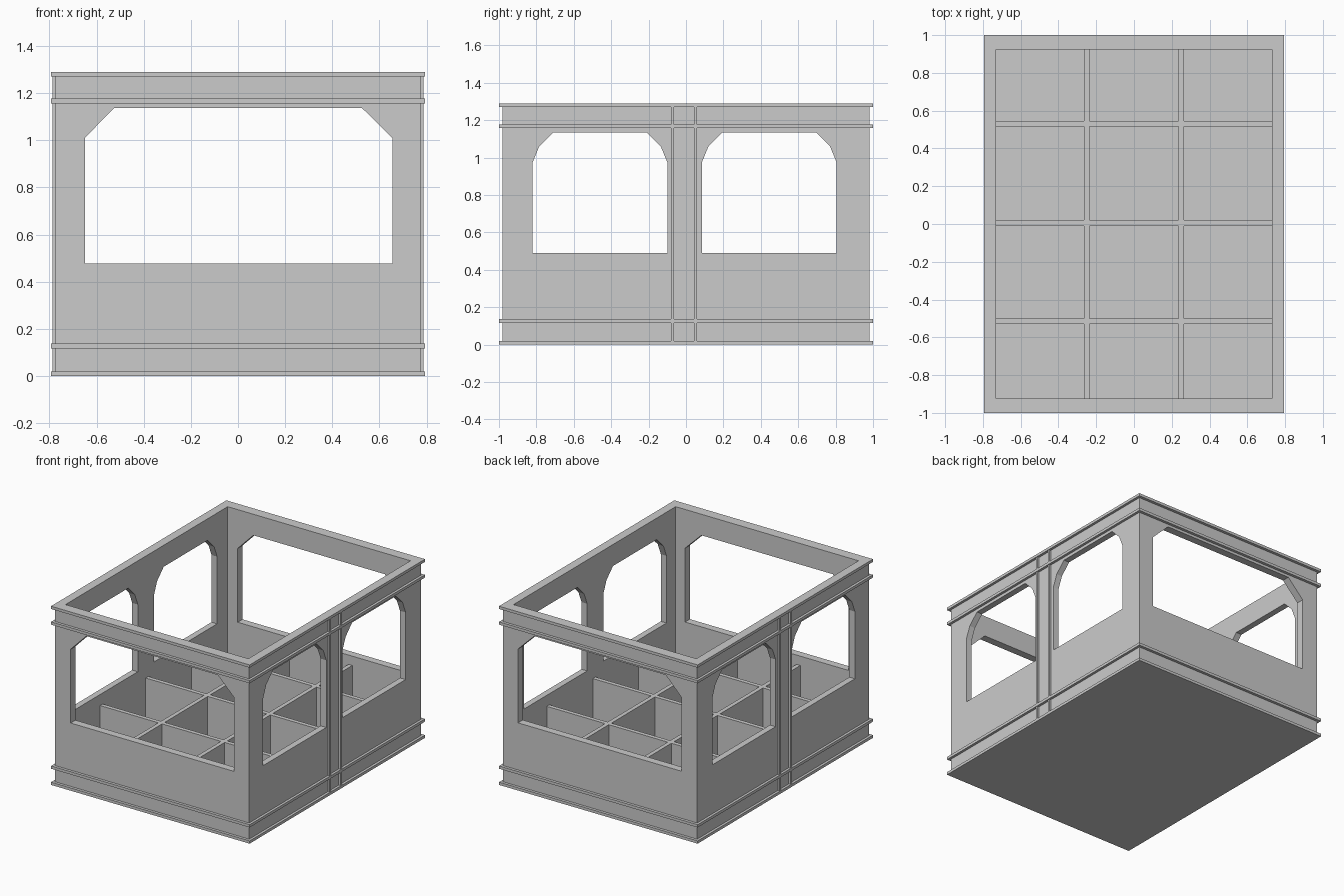
import bpy, bmesh
from mathutils import Matrix, Vector

if "Cube" in bpy.data.objects:
    bpy.data.objects.remove(bpy.data.objects["Cube"])

BX, BY = 0.775, 0.98      # outer faces of the walls
IX, IY = 0.73, 0.925      # inner faces of the walls
RX, RY = 0.793, 1.0       # outer edge of the trim bands
H = 1.29


def finish(name, bm):
    bmesh.ops.recalc_face_normals(bm, faces=bm.faces)
    me = bpy.data.meshes.new(name)
    bm.to_mesh(me)
    bm.free()
    ob = bpy.data.objects.new(name, me)
    bpy.context.collection.objects.link(ob)
    return ob


def box(name, x0, x1, y0, y1, z0, z1):
    bm = bmesh.new()
    m = Matrix.Translation(((x0 + x1) / 2, (y0 + y1) / 2, (z0 + z1) / 2))
    m = m @ Matrix.Diagonal((x1 - x0, y1 - y0, z1 - z0, 1))
    bmesh.ops.create_cube(bm, size=1, matrix=m)
    return finish(name, bm)


def rect(x0, x1, y0, y1):
    return [(x0, y0), (x1, y0), (x1, y1), (x0, y1)]


def panel(name, loops, thickness, matrix):
    """Filled outline with holes, extruded to a slab and placed by matrix."""
    cu = bpy.data.curves.new(name, 'CURVE')
    cu.dimensions = '2D'
    cu.fill_mode = 'BOTH'
    cu.extrude = thickness / 2
    for pts in loops:
        sp = cu.splines.new('POLY')
        sp.points.add(len(pts) - 1)
        for p, co in zip(sp.points, pts):
            p.co = (co[0], co[1], 0, 1)
        sp.use_cyclic_u = True
    tmp = bpy.data.objects.new(name + "_outline", cu)
    bpy.context.collection.objects.link(tmp)
    dg = bpy.context.evaluated_depsgraph_get()
    me = bpy.data.meshes.new_from_object(tmp.evaluated_get(dg))
    bpy.data.objects.remove(tmp)
    bm = bmesh.new()
    bm.from_mesh(me)
    bmesh.ops.remove_doubles(bm, verts=bm.verts, dist=1e-4)
    bm.transform(matrix)
    for f in bm.faces:
        f.smooth = False
    return finish(name, bm)


def frame(loc, x_axis, y_axis):
    x, y = Vector(x_axis), Vector(y_axis)
    m = Matrix((x, y, x.cross(y))).transposed().to_4x4()
    m.translation = loc
    return m


# Side walls, each with two windows with faceted top corners
def side_window(y0, y1):
    return [(y0, 0.49), (y1, 0.49), (y1, 0.975), (y1 - 0.035, 1.06), (y1 - 0.11, 1.135),
            (y0 + 0.11, 1.135), (y0 + 0.035, 1.06), (y0, 0.975)]


side_loops = [rect(-BY, BY, 0.005, H - 0.005),
              side_window(-0.82, -0.10), side_window(0.085, 0.805)]
for s, tag in ((-1, "left"), (1, "right")):
    panel(tag + "_wall", side_loops, BX - IX,
          frame((s * (BX + IX) / 2, 0, 0), (0, 1, 0), (0, 0, 1)))

# Front and back walls, one wide window with chamfered top corners
end_loops = [rect(-IX, IX, 0.005, H - 0.005),
             [(-0.65, 0.477), (0.655, 0.477), (0.655, 1.01), (0.525, 1.138),
              (-0.525, 1.138), (-0.65, 1.01)]]
for s, tag in ((-1, "front"), (1, "back")):
    panel(tag + "_wall", end_loops, BY - IY,
          frame((0, s * (BY + IY) / 2, 0), (1, 0, 0), (0, 0, 1)))

# Trim bands running round the crate
for name, z0, z1 in (("lower_band", 0.117, 0.137), ("upper_band", 1.157, 1.177),
                     ("top_rim", 1.27, H)):
    inner = rect(-IX, IX, -IY, IY) if name == "top_rim" else \
        rect(-BX + 0.01, BX - 0.01, -BY + 0.01, BY - 0.01)
    panel(name, [rect(-RX, RX, -RY, RY), inner], z1 - z0,
          Matrix.Translation((0, 0, (z0 + z1) / 2)))

# Base plate and inner floor
box("base_plate", -RX, RX, -RY, RY, 0, 0.02)
box("floor", -IX, IX, -IY, IY, 0.02, 0.06)

# Paired vertical ribs on both sides
for s, tag in ((-1, "left"), (1, "right")):
    for i, y in enumerate((-0.073, 0.05)):
        xs = sorted((s * (BX - 0.01), s * 0.788))
        box(f"{tag}_rib_{i + 1}", *xs, y - 0.008, y + 0.008, 0.01, H - 0.01)

# Divider grid inside
for i, x in enumerate((-0.25, 0.25)):
    box(f"long_divider_{i + 1}", x - 0.015, x + 0.015, -IY, IY, 0.06, 0.41)
for i, y in enumerate((-0.515, 0.005, 0.53)):
    box(f"cross_divider_{i + 1}", -IX, IX, y - 0.015, y + 0.015, 0.06, 0.41)
